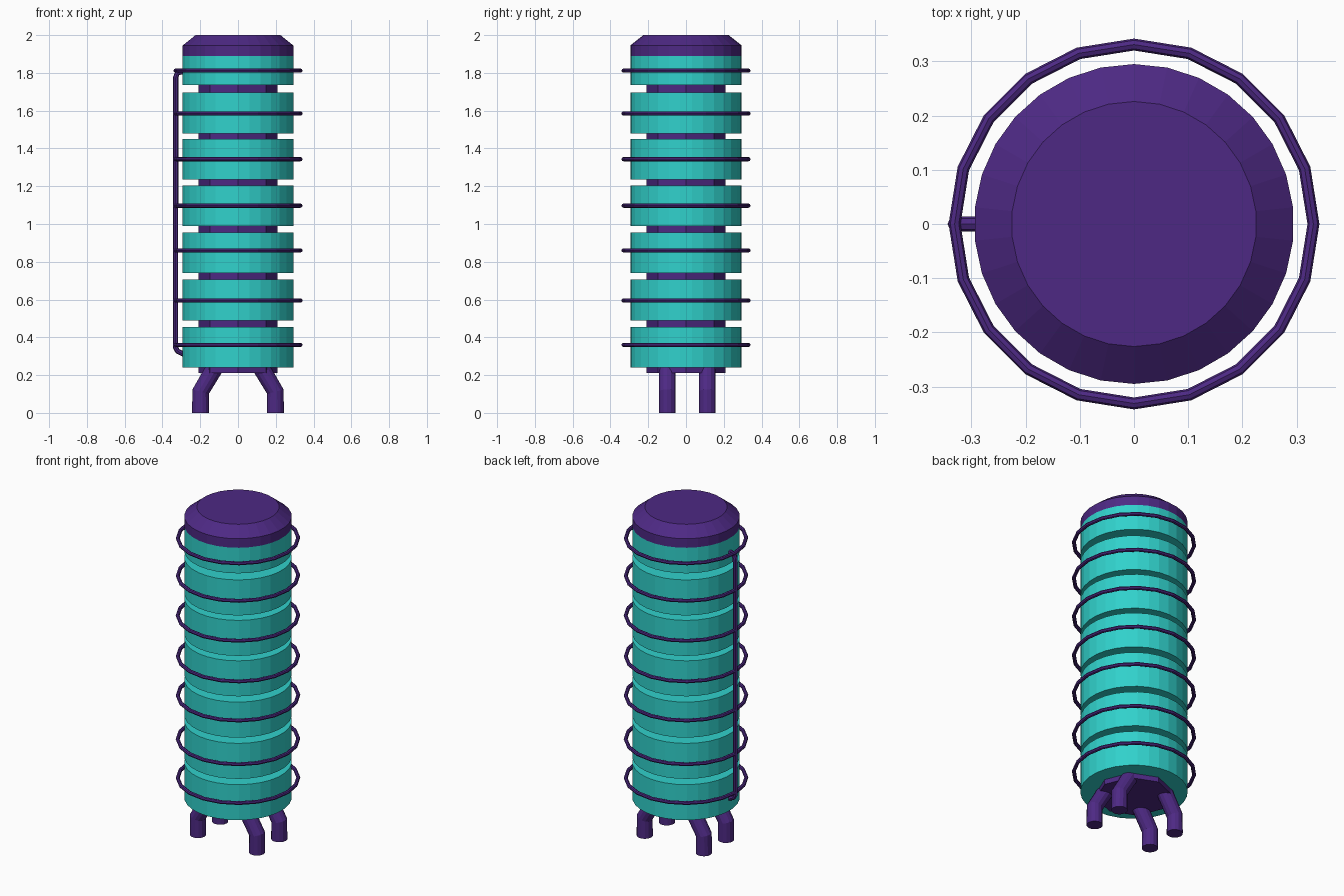
import bpy
from math import pi

if "Cube" in bpy.data.objects:
    bpy.data.objects.remove(bpy.data.objects["Cube"])


def material(name, rgb):
    m = bpy.data.materials.new(name)
    m.diffuse_color = (*rgb, 1)
    m.use_nodes = True
    m.node_tree.nodes["Principled BSDF"].inputs["Base Color"].default_value = m.diffuse_color
    return m


PURPLE = material("purple", (0.075, 0.022, 0.23))
TEAL = material("teal", (0.03, 0.64, 0.60))


def finish(ob, name, mat):
    ob.name = ob.data.name = name
    ob.data.materials.append(mat)
    return ob


def drum(name, z0, z1, r0, r1, sides, mat, turn=0.0):
    bpy.ops.mesh.primitive_cone_add(vertices=sides, radius1=r0, radius2=r1,
                                    depth=z1 - z0, location=(0, 0, (z0 + z1) / 2),
                                    rotation=(0, 0, turn))
    return finish(bpy.context.object, name, mat)


def tube(name, points, radius, mat, res):
    """Round tube along a polyline, converted to a mesh."""
    cu = bpy.data.curves.new(name, 'CURVE')
    cu.dimensions = '3D'
    cu.bevel_depth = radius
    cu.bevel_resolution = res
    cu.use_fill_caps = True
    sp = cu.splines.new('POLY')
    sp.points.add(len(points) - 1)
    for p, co in zip(sp.points, points):
        p.co = (*co, 1)
    ob = bpy.data.objects.new(name, cu)
    bpy.context.collection.objects.link(ob)
    bpy.ops.object.select_all(action='DESELECT')
    bpy.context.view_layer.objects.active = ob
    ob.select_set(True)
    bpy.ops.object.convert(target='MESH')
    ob = bpy.context.object
    for f in ob.data.polygons:
        f.use_smooth = False
    return finish(ob, name, mat)


# Octagonal core column
drum("core", 0.21, 1.90, 0.21, 0.21, 8, PURPLE)

# Stacked teal drums
levels = [(0.24, 0.455), (0.49, 0.705), (0.74, 0.955), (0.99, 1.205),
          (1.235, 1.45), (1.48, 1.695), (1.735, 1.89)]
for i, (z0, z1) in enumerate(levels):
    drum(f"drum_{i + 1}", z0, z1, 0.295, 0.295, 30, TEAL)

# Cap with a bevelled shoulder
drum("cap_band", 1.89, 1.945, 0.295, 0.295, 30, PURPLE)
drum("cap_shoulder", 1.945, 2.0, 0.295, 0.226, 30, PURPLE)

# Thin hoops around each drum
for i, z in enumerate([0.36, 0.595, 0.86, 1.097, 1.343, 1.585, 1.812]):
    bpy.ops.mesh.primitive_torus_add(major_segments=20, minor_segments=8,
                                     major_radius=0.331, minor_radius=0.011,
                                     location=(0, 0, z))
    finish(bpy.context.object, f"hoop_{i + 1}", PURPLE)

# Vertical pipe on the left, elbowed into the end drums
tube("side_pipe", [(-0.27, 0, 0.308), (-0.295, 0, 0.314), (-0.32, 0, 0.327),
                   (-0.33, 0, 0.345), (-0.33, 0, 1.775), (-0.322, 0, 1.797),
                   (-0.305, 0, 1.805), (-0.27, 0, 1.805)], 0.014, PURPLE, 2)

# Four bent legs
for sx, side in ((-1, "left"), (1, "right")):
    for y, end in ((-0.1, "front"), (0.112, "back")):
        tube(f"{end}_{side}_leg", [(sx * 0.198, y, 0), (sx * 0.198, y, 0.112),
                                   (sx * 0.14, y, 0.21), (sx * 0.122, y, 0.24)],
             0.045, PURPLE, 5)
